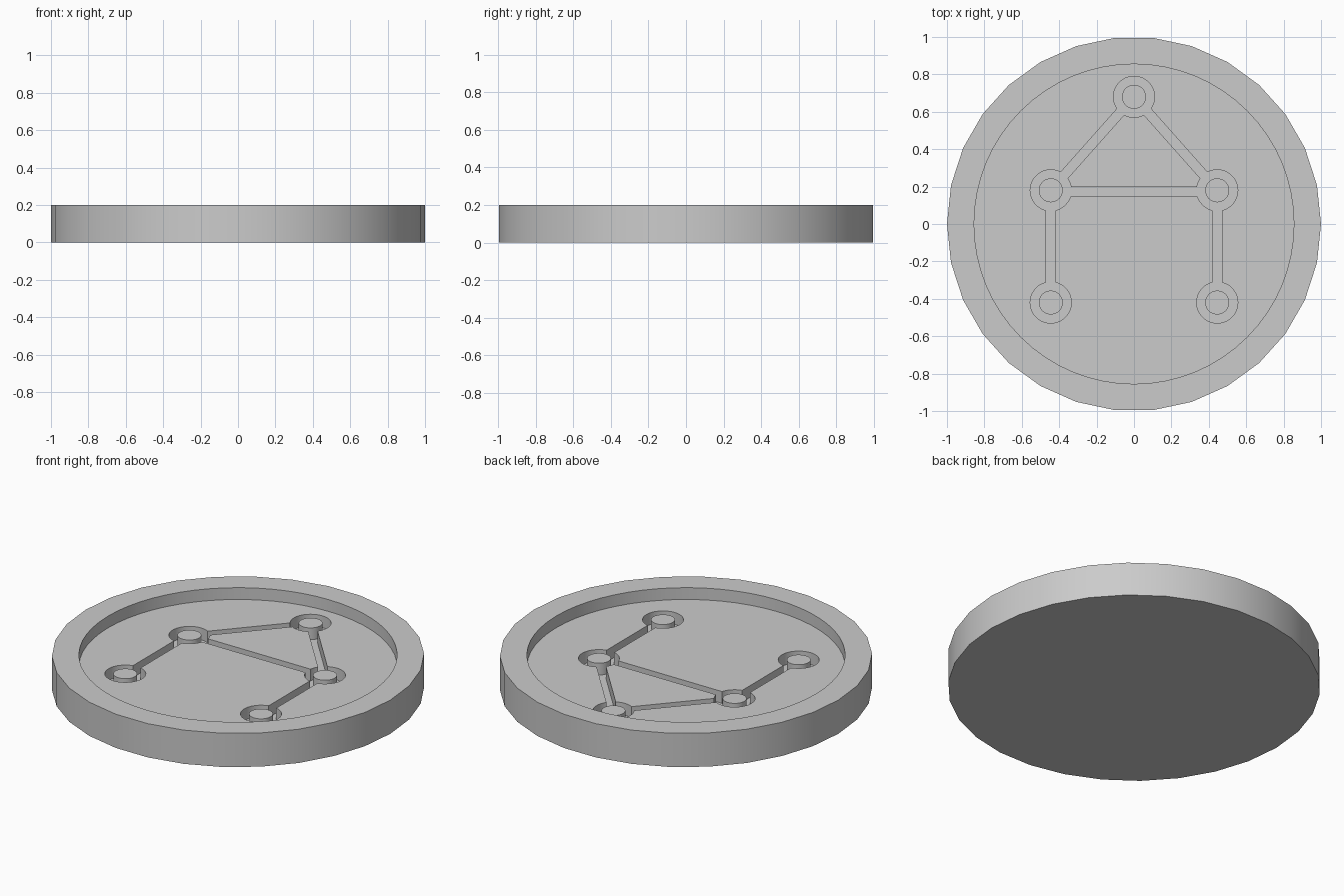
import bpy, math
from mathutils import Vector

if "Cube" in bpy.data.objects:
    bpy.data.objects.remove(bpy.data.objects["Cube"], do_unlink=True)

HEIGHT, FLOOR, GROOVE = 0.2, 0.13, 0.06
CUT_TOP = 0.3

grey = bpy.data.materials.new("plain_grey")
grey.use_nodes = True
grey.diffuse_color = (0.6, 0.6, 0.6, 1)
grey.node_tree.nodes["Principled BSDF"].inputs["Base Color"].default_value = (0.6, 0.6, 0.6, 1)


def cylinder(name, radius, bottom, top, sides, x=0, y=0):
    bpy.ops.mesh.primitive_cylinder_add(vertices=sides, radius=radius, depth=top - bottom,
                                        location=(x, y, (bottom + top) / 2))
    ob = bpy.context.object
    ob.name = name
    ob.data.materials.append(grey)
    return ob


def bar(name, a, b, width):
    a, b = Vector(a), Vector(b)
    d, mid = b - a, (a + b) / 2
    bpy.ops.mesh.primitive_cube_add(size=1, location=(mid.x, mid.y, (GROOVE + CUT_TOP) / 2),
                                    rotation=(0, 0, math.atan2(d.y, d.x)))
    ob = bpy.context.object
    ob.name = name
    ob.scale = (d.length, width, CUT_TOP - GROOVE)
    ob.data.materials.append(grey)
    return ob


def carve(target, cutter):
    cutter.hide_render = True
    mod = target.modifiers.new("carve", 'BOOLEAN')
    mod.operation = 'DIFFERENCE'
    mod.solver = 'EXACT'
    mod.object = cutter
    bpy.context.view_layer.objects.active = target
    bpy.ops.object.modifier_apply(modifier=mod.name)
    bpy.data.objects.remove(cutter, do_unlink=True)


def smooth(ob):
    bpy.ops.object.select_all(action='DESELECT')
    ob.select_set(True)
    bpy.context.view_layer.objects.active = ob
    bpy.ops.object.shade_smooth_by_angle(angle=math.radians(30))


# Disc with a vertex on the x axis, and its round recess
disc = cylinder("disc", 1, 0, HEIGHT, 30)
disc.rotation_euler.z = math.radians(90)
bpy.ops.object.transform_apply(location=False, rotation=True, scale=False)
carve(disc, cylinder("recess_cutter", 0.855, FLOOR, CUT_TOP, 64))

# Node positions: the peak, two shoulders and two feet
peak = (0, 0.68)
shoulders = [(s * 0.445, 0.18) for s in (-1, 1)]
feet = [(s * 0.445, -0.42) for s in (-1, 1)]

# Round wells at the nodes
for x, y in [peak, *shoulders, *feet]:
    carve(disc, cylinder("well_cutter", 0.11, GROOVE, CUT_TOP, 48, x, y))

# Narrow channels between the nodes
links = [((-0.445, 0.173), (0.445, 0.173))]
for shoulder, foot in zip(shoulders, feet):
    links += [(peak, shoulder), (shoulder, foot)]
for a, b in links:
    carve(disc, bar("channel_cutter", a, b, 0.05))
smooth(disc)

# Pins standing in the wells, level with the recess floor
names = ["peak_pin", "right_shoulder_pin", "left_shoulder_pin", "right_foot_pin", "left_foot_pin"]
for name, (x, y) in zip(names, [peak, *shoulders, *feet]):
    smooth(cylinder(name, 0.064, GROOVE - 0.01, FLOOR, 48, x, y))
